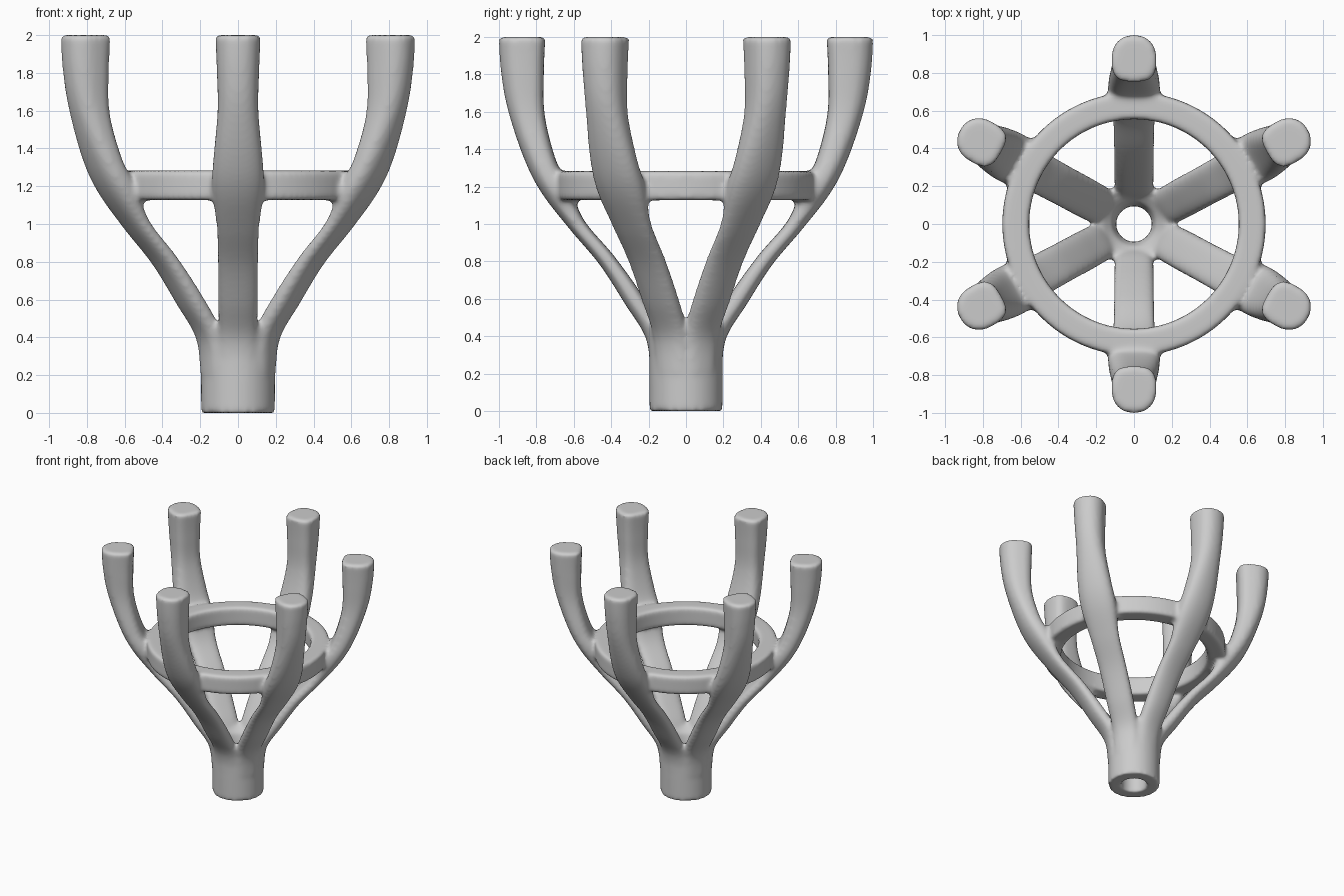
import bpy, bmesh, math
from mathutils import Vector

if "Cube" in bpy.data.objects:
    bpy.data.objects.remove(bpy.data.objects["Cube"])

bm = bmesh.new()


def skin(rings, close_rows):
    """Skin equal-length loops of points; close the rows or cap both ends."""
    vs = [[bm.verts.new(p) for p in ring] for ring in rings]
    n = len(vs[0])
    for a in range(len(vs) if close_rows else len(vs) - 1):
        lo, hi = vs[a], vs[(a + 1) % len(vs)]
        for i in range(n):
            j = (i + 1) % n
            bm.faces.new((lo[i], lo[j], hi[j], hi[i]))
    if not close_rows:
        bm.faces.new(vs[0][::-1])
        bm.faces.new(vs[-1])


def lathe(profile, steps=96):
    """Revolve a closed (r, z) profile around z."""
    rings = []
    for k in range(steps):
        a = 2 * math.pi * k / steps
        rings.append([(r * math.cos(a), r * math.sin(a), z) for r, z in profile])
    skin(rings, True)


def catmull(rows, sub=6):
    """Smoothly interpolate rows of numbers."""
    rows = [Vector(r) for r in rows]
    out = []
    for i in range(len(rows) - 1):
        p0, p1 = rows[max(i - 1, 0)], rows[i]
        p2, p3 = rows[i + 1], rows[min(i + 2, len(rows) - 1)]
        for s in range(sub):
            t = s / sub
            out.append(0.5 * (2 * p1 + (p2 - p0) * t + (2 * p0 - 5 * p1 + 4 * p2 - p3) * t * t
                              + (3 * p1 - p0 - 3 * p2 + p3) * t ** 3))
    return out + [rows[-1]]


def power(v, e):
    return math.copysign(abs(v) ** (2 / e), v)


# Arm sections: outer r, outer z, inner r, inner z, half width
ARM = [
    (0.190, 0.20, 0.115, 0.20, 0.090),
    (0.215, 0.39, 0.130, 0.43, 0.100),
    (0.325, 0.57, 0.235, 0.62, 0.106),
    (0.460, 0.78, 0.385, 0.83, 0.108),
    (0.620, 0.97, 0.545, 1.02, 0.115),
    (0.775, 1.17, 0.620, 1.20, 0.138),
    (0.870, 1.36, 0.695, 1.34, 0.130),
    (0.955, 1.62, 0.755, 1.58, 0.108),
    (0.990, 1.82, 0.760, 1.80, 0.112),
    (1.002, 2.00, 0.752, 2.00, 0.120),
]


def arm(angle):
    """One arm: rounded outside, flatter inside; side arms spread a little more in x."""
    ca, sa = math.cos(angle), math.sin(angle)
    rings = []
    for ro, zo, ri, zi, w in catmull(ARM):
        rc, zc = (ro + ri) / 2, (zo + zi) / 2
        ring = []
        for k in range(32):
            t = 2 * math.pi * k / 32
            e = 2.2 if math.cos(t) > 0 else 3.2
            u, v = power(math.cos(t), e), power(math.sin(t), e) * w
            r, z = rc + u * (ro - ri) / 2, zc + u * (zo - zi) / 2
            ring.append((r * ca - v * sa + 0.07 * rc * ca, r * sa + v * ca, z))
        rings.append(ring)
    skin(rings, False)


# Hollow stem with a flared top
lathe([(0.095, 0.0), (0.195, 0.0), (0.197, 0.30), (0.205, 0.38), (0.222, 0.45),
       (0.205, 0.48), (0.16, 0.47), (0.115, 0.43), (0.095, 0.36)])

# Bracing ring
lathe([(0.555, 1.14), (0.567, 1.127), (0.683, 1.127), (0.697, 1.14),
       (0.697, 1.27), (0.683, 1.283), (0.567, 1.283), (0.555, 1.27)])

# Six arms
for k in range(6):
    arm(math.radians(30 + 60 * k))

bmesh.ops.recalc_face_normals(bm, faces=bm.faces)
mesh = bpy.data.meshes.new("branched_holder")
bm.to_mesh(mesh)
bm.free()
holder = bpy.data.objects.new("branched_holder", mesh)
bpy.context.collection.objects.link(holder)

# Fuse all parts and soften the joints
fuse = holder.modifiers.new("fuse", 'REMESH')
fuse.mode = 'VOXEL'
fuse.voxel_size = 0.0145
fuse.use_smooth_shade = True
soft = holder.modifiers.new("soften", 'SMOOTH')
soft.factor = 0.5
soft.iterations = 8
